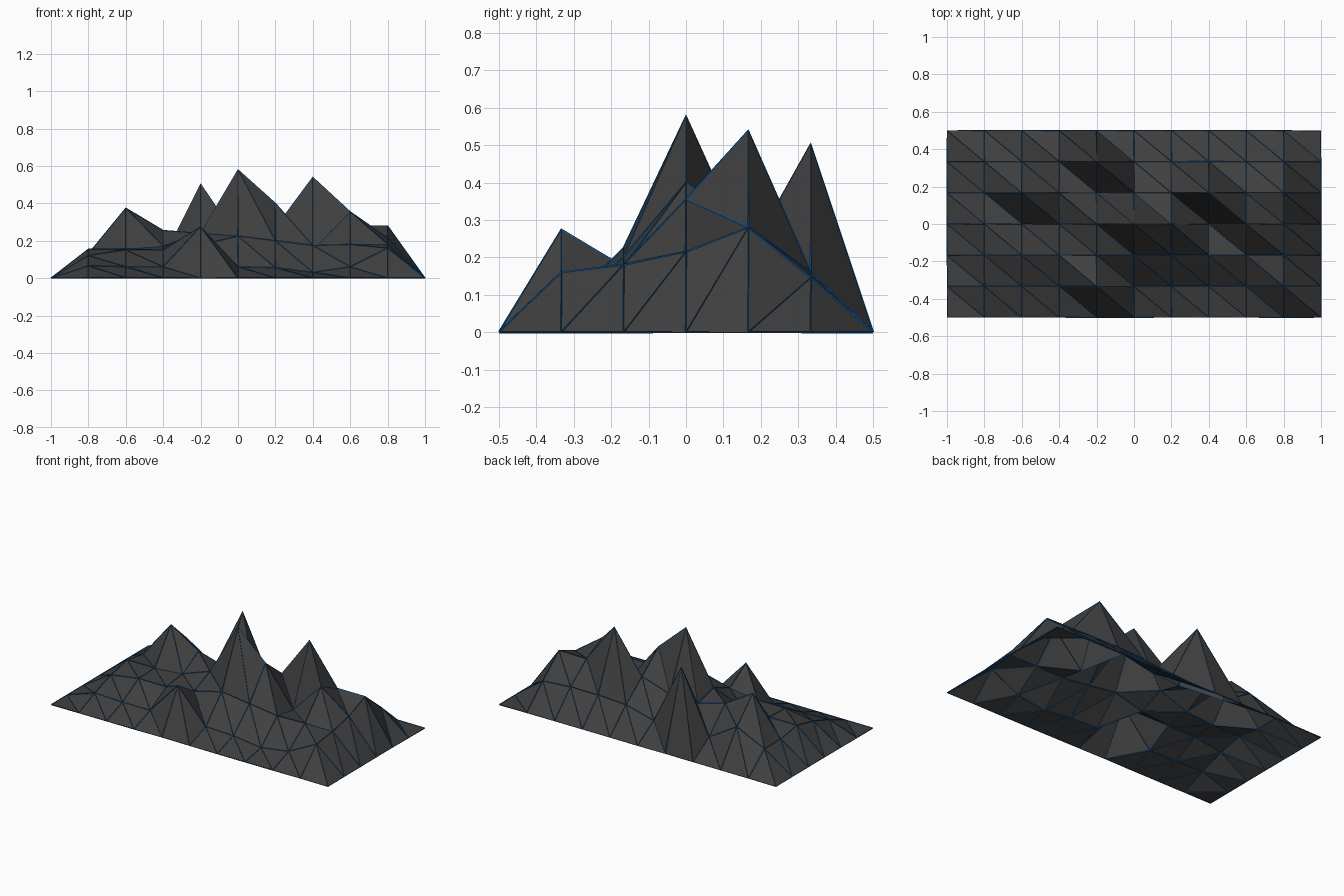
import bpy, bmesh

if "Cube" in bpy.data.objects:
    bpy.data.objects.remove(bpy.data.objects["Cube"])

NX, NY = 10, 6

# Interior heights, one row per y line from front to back (rim is at zero)
HEIGHTS = [
    [.065, .06, .06, .275, .06, .055, .03, .06, .16],
    [.12, .15, .15, .175, .225, .20, .175, .18, .18],
    [.155, .155, .17, .24, .58, .40, .15, .355, .215],
    [.13, .375, .255, .20, .21, .27, .54, .28, .28],
    [.13, .22, .10, .505, .10, .15, .16, .16, .145],
]


def material(name, color):
    m = bpy.data.materials.new(name)
    m.diffuse_color = (*color, 1)
    m.use_nodes = True
    m.node_tree.nodes["Principled BSDF"].inputs["Base Color"].default_value = m.diffuse_color
    return m


def height(i, j):
    if 0 < i < NX and 0 < j < NY:
        return HEIGHTS[j - 1][i - 1]
    return 0.0


def terrain(name, mat):
    bm = bmesh.new()
    v = [[bm.verts.new((-1 + 2 * i / NX, -0.5 + j / NY, height(i, j)))
          for i in range(NX + 1)] for j in range(NY + 1)]
    for j in range(NY):
        for i in range(NX):
            a, b, c, d = v[j][i], v[j][i + 1], v[j + 1][i + 1], v[j + 1][i]
            # every cell is split from back left to front right
            bm.faces.new((a, b, d))
            bm.faces.new((b, c, d))
    mesh = bpy.data.meshes.new(name)
    bm.to_mesh(mesh)
    bm.free()
    mesh.materials.append(mat)
    obj = bpy.data.objects.new(name, mesh)
    bpy.context.collection.objects.link(obj)
    return obj


# Faceted mountain surface
terrain("mountain_surface", material("dark_grey", (.05, .05, .05)))

# Thin blue grid lines lying along the surface edges
lines = terrain("grid_lines", material("line_blue", (.0, .09, .35)))
wire = lines.modifiers.new("wire", "WIREFRAME")
wire.thickness = 0.006
wire.offset = 0
wire.use_even_offset = False
wire.use_boundary = False
